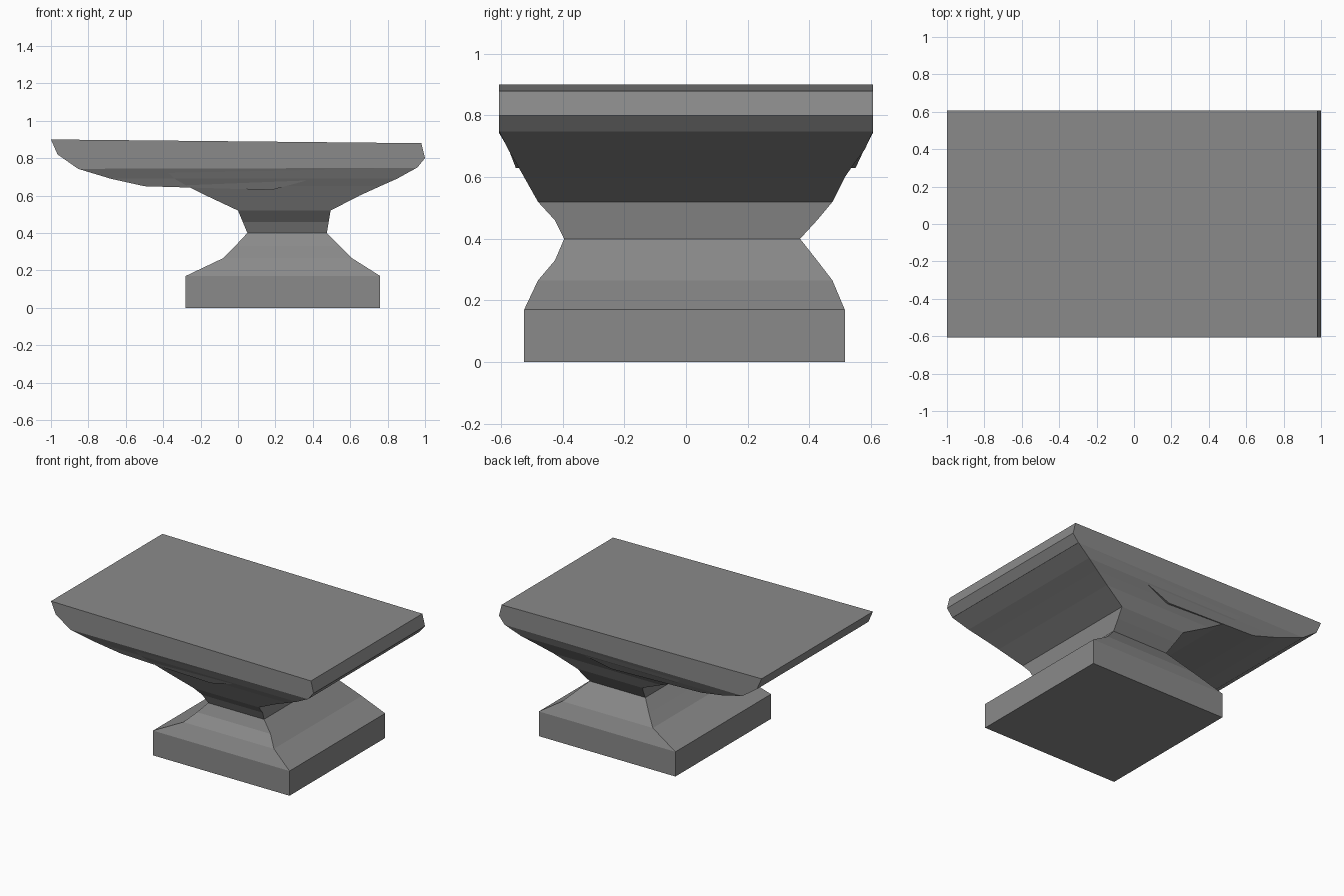
import bpy, bmesh

if "Cube" in bpy.data.objects:
    bpy.data.objects.remove(bpy.data.objects["Cube"])

# Dark grey shared by both parts
dark_grey = bpy.data.materials.new("dark_grey")
dark_grey.diffuse_color = (0.255, 0.255, 0.255, 1)
dark_grey.use_nodes = True
dark_grey.node_tree.nodes["Principled BSDF"].inputs["Base Color"].default_value = dark_grey.diffuse_color


def loft(name, rings):
    """Stack rectangular rings (x0, z0, x1, z1, y0, y1) into a closed solid."""
    bm = bmesh.new()
    loops = []
    for x0, z0, x1, z1, y0, y1 in rings:
        corners = [(x0, y0, z0), (x1, y0, z1), (x1, y1, z1), (x0, y1, z0)]
        loops.append([bm.verts.new(c) for c in corners])
    bm.faces.new(loops[0][::-1])
    for a, b in zip(loops, loops[1:]):
        for i in range(4):
            j = (i + 1) % 4
            bm.faces.new((a[i], a[j], b[j], b[i]))
    bm.faces.new(loops[-1])
    bmesh.ops.recalc_face_normals(bm, faces=bm.faces)
    mesh = bpy.data.meshes.new(name)
    bm.to_mesh(mesh)
    bm.free()
    mesh.materials.append(dark_grey)
    obj = bpy.data.objects.new(name, mesh)
    bpy.context.collection.objects.link(obj)
    return obj


def level(z, x0, x1, y0, y1):
    return (x0, z, x1, z, y0, y1)


# Square foot, pinched neck and flared head
loft("pedestal", [
    level(0.00, -0.28, 0.76, -0.525, 0.515),
    level(0.17, -0.28, 0.76, -0.525, 0.515),
    level(0.265, -0.08, 0.61, -0.48, 0.475),
    level(0.33, -0.015, 0.545, -0.425, 0.425),
    level(0.40, 0.05, 0.475, -0.395, 0.37),
    level(0.46, 0.025, 0.485, -0.425, 0.425),
    level(0.52, 0.00, 0.495, -0.48, 0.475),
    level(0.60, -0.17, 0.65, -0.525, 0.515),
    level(0.65, -0.27, 0.76, -0.553, 0.55),
    level(0.69, -0.34, 0.85, -0.577, 0.58),
    level(0.748, -0.40, 0.955, -0.606, 0.606),
])

# Wide table slab, stepped underneath and slightly tilted on top
loft("table_slab", [
    (-0.50, 0.65, 0.18, 0.63, -0.552, 0.55),
    (-0.68, 0.69, 0.40, 0.69, -0.575, 0.578),
    (-0.855, 0.743, 0.957, 0.748, -0.606, 0.606),
    (-0.965, 0.82, 1.00, 0.80, -0.606, 0.606),
    (-1.00, 0.90, 0.98, 0.88, -0.606, 0.606),
])
